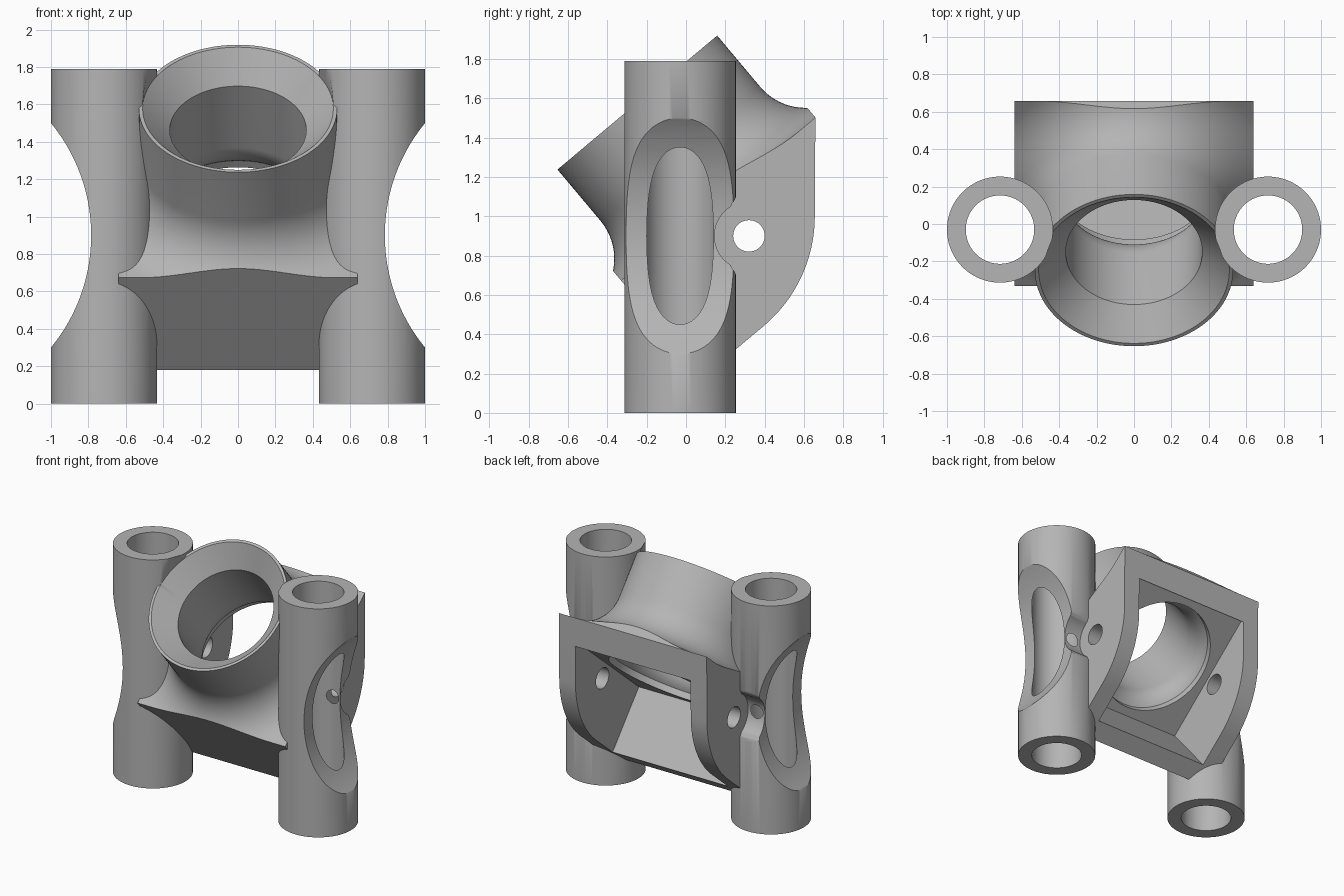
import bpy, bmesh, math
from mathutils import Matrix, Vector

if "Cube" in bpy.data.objects:
    bpy.data.objects.remove(bpy.data.objects["Cube"], do_unlink=True)

grey = bpy.data.materials.new("plain_grey")
grey.use_nodes = True
grey.diffuse_color = (0.46, 0.46, 0.46, 1)
grey.node_tree.nodes["Principled BSDF"].inputs["Base Color"].default_value = (0.46, 0.46, 0.46, 1)

# Tilted eyepiece frame: local z runs out of the eyepiece, local y across it
TILT = Matrix.Translation((0, -0.2475, 1.578)) @ Matrix.Rotation(math.radians(40), 4, 'X')
ALONG_X = Matrix.Rotation(math.pi / 2, 4, 'Y')
ALONG_Y = Matrix.Rotation(math.pi / 2, 4, 'X')


def finish(name, bm, matrix):
    bmesh.ops.transform(bm, matrix=matrix, verts=bm.verts)
    bmesh.ops.recalc_face_normals(bm, faces=bm.faces)
    mesh = bpy.data.meshes.new(name)
    bm.to_mesh(mesh)
    bm.free()
    mesh.materials.append(grey)
    obj = bpy.data.objects.new(name, mesh)
    bpy.context.collection.objects.link(obj)
    return obj


def loft(name, rings, matrix):
    bm = bmesh.new()
    loops = [[bm.verts.new(p) for p in ring] for ring in rings]
    n = len(loops[0])
    for a, b in zip(loops, loops[1:]):
        for i in range(n):
            j = (i + 1) % n
            bm.faces.new((a[i], a[j], b[j], b[i]))
    bm.faces.new(loops[0])
    bm.faces.new(loops[-1])
    return finish(name, bm, matrix)


def lathe(name, profile, matrix=Matrix(), steps=96):
    angles = [math.tau * i / steps for i in range(steps)]
    return loft(name, [[(r * math.cos(a), r * math.sin(a), z) for a in angles]
                       for r, z in profile], matrix)


def prism(name, points, x0, x1):
    return loft(name, [[(x, y, z) for y, z in points] for x in (x0, x1)], Matrix())


def arc(cx, cy, r, start, end, steps=16):
    turn = [math.radians(start + (end - start) * i / steps) for i in range(steps + 1)]
    return [(cx + r * math.cos(a), cy + r * math.sin(a)) for a in turn]


def combine(target, other, operation):
    mod = target.modifiers.new("combine", 'BOOLEAN')
    mod.operation, mod.solver, mod.object = operation, 'EXACT', other
    bpy.context.view_layer.objects.active = target
    bpy.ops.object.modifier_apply(modifier=mod.name)
    bpy.data.objects.remove(other, do_unlink=True)


def tilted(y, z):
    p = TILT @ Vector((0, y, z))
    return p.y, p.z


# Eyepiece barrel flaring into a square box
body = lathe("eyepiece_housing",
             [(0.53, 0)] + arc(0.83, -0.34, 0.3, 180, 270) + [(1.1, -0.64), (1.1, -1.45)], TILT)
side = [tilted(-0.645, 0.1), tilted(-0.645, -1.283)]
side += arc(-0.075, 1.0, 0.73, -50, 0)
side += [tilted(0.645, -0.64), tilted(0.645, 0.1)]
combine(body, prism("box_outline", side, -0.64, 0.64), 'INTERSECT')

for s in (1, -1):
    place = Matrix.Translation((0.7165 * s, -0.03, 0))
    # Upright tube with a scooped outer side
    tube = lathe("upright_tube", [(0.2835, 0), (0.2835, 1.79)], place)
    scoop = lathe("scoop", [(0.945, -0.6), (0.945, 0.6)],
                  Matrix.Translation((1.73 * s, 0, 0.9)) @ ALONG_Y, 160)
    combine(tube, scoop, 'DIFFERENCE')
    # Rounded screw clearance behind the tube
    half = arc(0.32, 0, 0.175, 180, 122, 10) + arc(0.19, 0.215, 0.066, -48, 10, 6)
    half += [(0.4, 0.25)]
    notch = [(y, 0.9 + z) for y, z in half] + [(y, 0.9 - z) for y, z in reversed(half[1:])]
    combine(tube, prism("screw_clearance", notch, 0.63 * s, 1.2 * s), 'DIFFERENCE')
    combine(body, tube, 'UNION')

# Square cavity, flared bore with lens seat, tube bores and screw hole
cavity = lathe("cavity", [(0.5 * math.sqrt(2), -0.778), (0.5 * math.sqrt(2), -1.31)],
               TILT @ Matrix.Rotation(math.pi / 4, 4, 'Z'), 4)
combine(body, cavity, 'DIFFERENCE')
bore = lathe("lens_bore", [(0.51, 0.12), (0.51, 0), (0.365, -0.15)]
             + arc(0.565, -0.577, 0.2, 180, 230) + [(0.44, -0.85)], TILT)
combine(body, bore, 'DIFFERENCE')
for s in (1, -1):
    combine(body, lathe("tube_bore", [(0.183, -0.1), (0.183, 1.9)],
                        Matrix.Translation((0.7165 * s, -0.03, 0)), 64), 'DIFFERENCE')
combine(body, lathe("screw_hole", [(0.08, -1.2), (0.08, 1.2)],
                    Matrix.Translation((0, 0.32, 0.9)) @ ALONG_X, 40), 'DIFFERENCE')

for o in bpy.context.selected_objects:
    o.select_set(False)
body.select_set(True)
bpy.context.view_layer.objects.active = body
bpy.ops.object.shade_smooth_by_angle(angle=math.radians(40))
